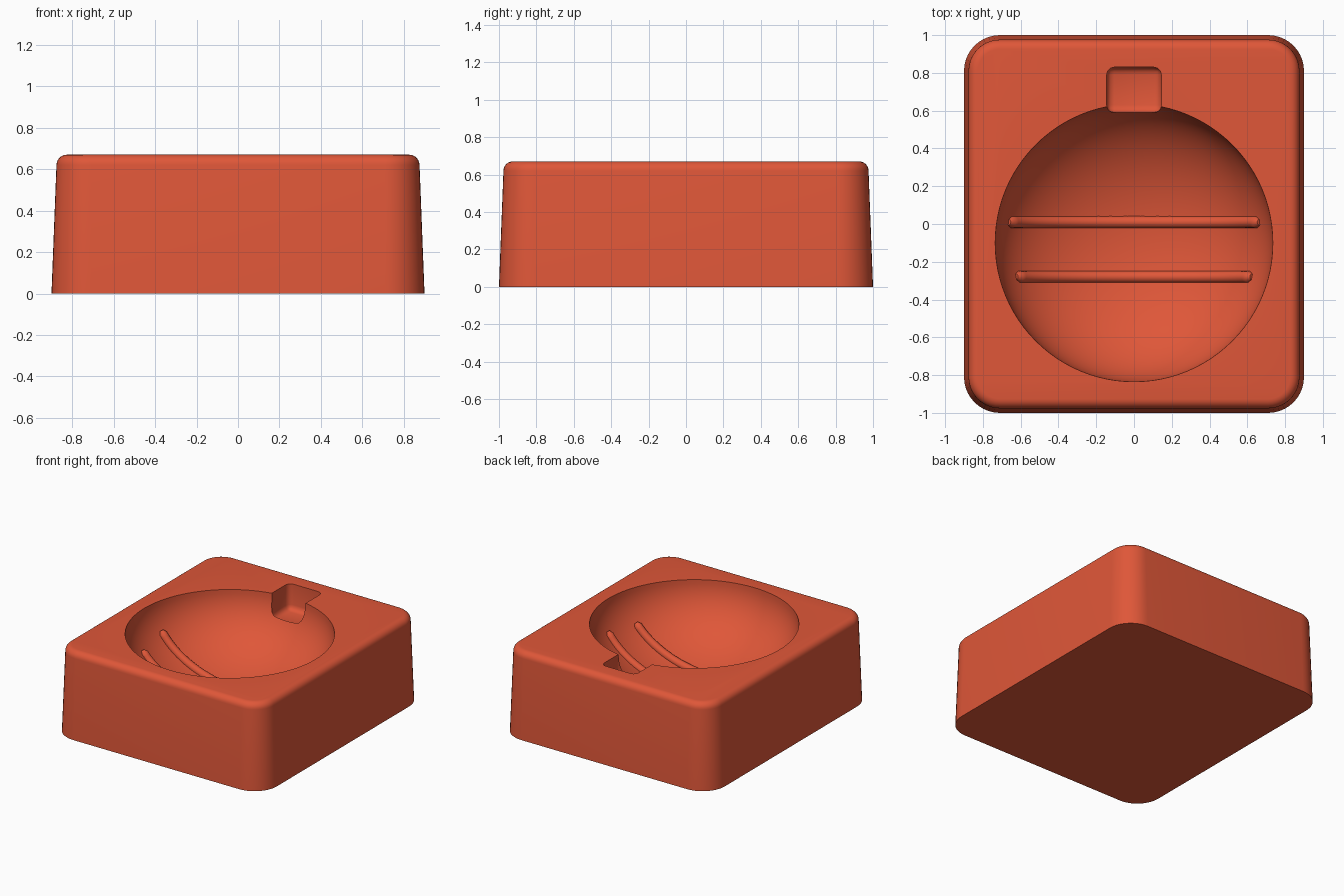
import bpy, bmesh, math
from mathutils import Matrix, Vector

old = bpy.data.objects.get("Cube")
if old:
    bpy.data.objects.remove(old, do_unlink=True)

HEIGHT = 0.67
BOWL = Vector((0, -0.1, HEIGHT))
BOWL_R, BOWL_D = 0.735, 0.49

red = bpy.data.materials.new("brick red")
red.use_nodes = True
red.diffuse_color = (0.74, 0.095, 0.04, 1)
red.node_tree.nodes["Principled BSDF"].inputs["Base Color"].default_value = red.diffuse_color


def make_object(name, bm):
    bmesh.ops.recalc_face_normals(bm, faces=bm.faces[:])
    mesh = bpy.data.meshes.new(name)
    bm.to_mesh(mesh)
    bm.free()
    mesh.materials.append(red)
    obj = bpy.data.objects.new(name, mesh)
    bpy.context.collection.objects.link(obj)
    return obj


def select_only(obj):
    bpy.ops.object.select_all(action='DESELECT')
    obj.select_set(True)
    bpy.context.view_layer.objects.active = obj


def rounded_ring(bm, inset, z, steps=10):
    """One rounded-rectangle loop of the block."""
    radius = 0.19 - inset
    verts = []
    for quarter, (sx, sy) in enumerate([(1, 1), (-1, 1), (-1, -1), (1, -1)]):
        for i in range(steps + 1):
            a = (quarter + i / steps) * math.pi / 2
            verts.append(bm.verts.new((sx * 0.71 + radius * math.cos(a),
                                       sy * 0.81 + radius * math.sin(a), z)))
    return verts


# Block: tapered sides with a rounded top edge
bm = bmesh.new()
profile = [(0, 0)]
edge = 0.05
for i in range(7):
    a = i / 6 * math.pi / 2
    profile.append((0.024 + edge * (1 - math.cos(a)), HEIGHT - edge + edge * math.sin(a)))
rings = [rounded_ring(bm, inset, z) for inset, z in profile]
for low, high in zip(rings, rings[1:]):
    for i in range(len(low)):
        j = (i + 1) % len(low)
        bm.faces.new((low[i], low[j], high[j], high[i]))
bm.faces.new(rings[0])
bm.faces.new(rings[-1])
block = make_object("mold_block", bm)

# Bowl cutter: flattened sphere centred on the top face
bm = bmesh.new()
bmesh.ops.create_uvsphere(bm, u_segments=96, v_segments=48, radius=1,
                          matrix=Matrix.Translation(BOWL) @ Matrix.Diagonal((BOWL_R, BOWL_R, BOWL_D, 1)))
bowl_cutter = make_object("bowl_cutter", bm)

# Notch cutter: box with softened edges behind the bowl
bm = bmesh.new()
bmesh.ops.create_cube(bm, size=1, matrix=Matrix.Translation((0, 0.71, HEIGHT))
                      @ Matrix.Diagonal((0.29, 0.24, 0.4, 1)))
bmesh.ops.bevel(bm, geom=bm.edges[:], offset=0.04, segments=3, profile=0.5, affect='EDGES')
notch_cutter = make_object("notch_cutter", bm)

for cutter in (bowl_cutter, notch_cutter):
    cutter.hide_render = True
    select_only(block)
    cut = block.modifiers.new("cut", 'BOOLEAN')
    cut.operation = 'DIFFERENCE'
    cut.solver = 'EXACT'
    cut.object = cutter
    bpy.ops.object.modifier_apply(modifier=cut.name)
    bpy.data.objects.remove(cutter, do_unlink=True)
select_only(block)
bpy.ops.object.shade_smooth_by_angle(angle=math.radians(35))


# Raised ribs: tubes following the bowl wall, with tapered ends
def rib(name, y, reach):
    curve = bpy.data.curves.new(name, 'CURVE')
    curve.dimensions = '3D'
    curve.bevel_depth = 0.032
    curve.bevel_resolution = 4
    curve.use_fill_caps = True
    across = y - BOWL.y
    section = math.sqrt(BOWL_R ** 2 - across ** 2)
    limit = math.asin(reach / section)
    steps = 48
    spline = curve.splines.new('POLY')
    spline.points.add(steps)
    for i, point in enumerate(spline.points):
        a = limit * (2 * i / steps - 1)
        z = HEIGHT - BOWL_D * section / BOWL_R * math.cos(a)
        point.co = (section * math.sin(a), y, z, 1)
        point.radius = 0.5 if i in (0, steps) else 1
    obj = bpy.data.objects.new(name, curve)
    bpy.context.collection.objects.link(obj)
    curve.materials.append(red)
    select_only(obj)
    bpy.ops.object.convert(target='MESH')
    bpy.ops.object.shade_smooth_by_angle(angle=math.radians(50))


rib("middle_rib", 0.01, 0.665)
rib("front_rib", -0.28, 0.625)
